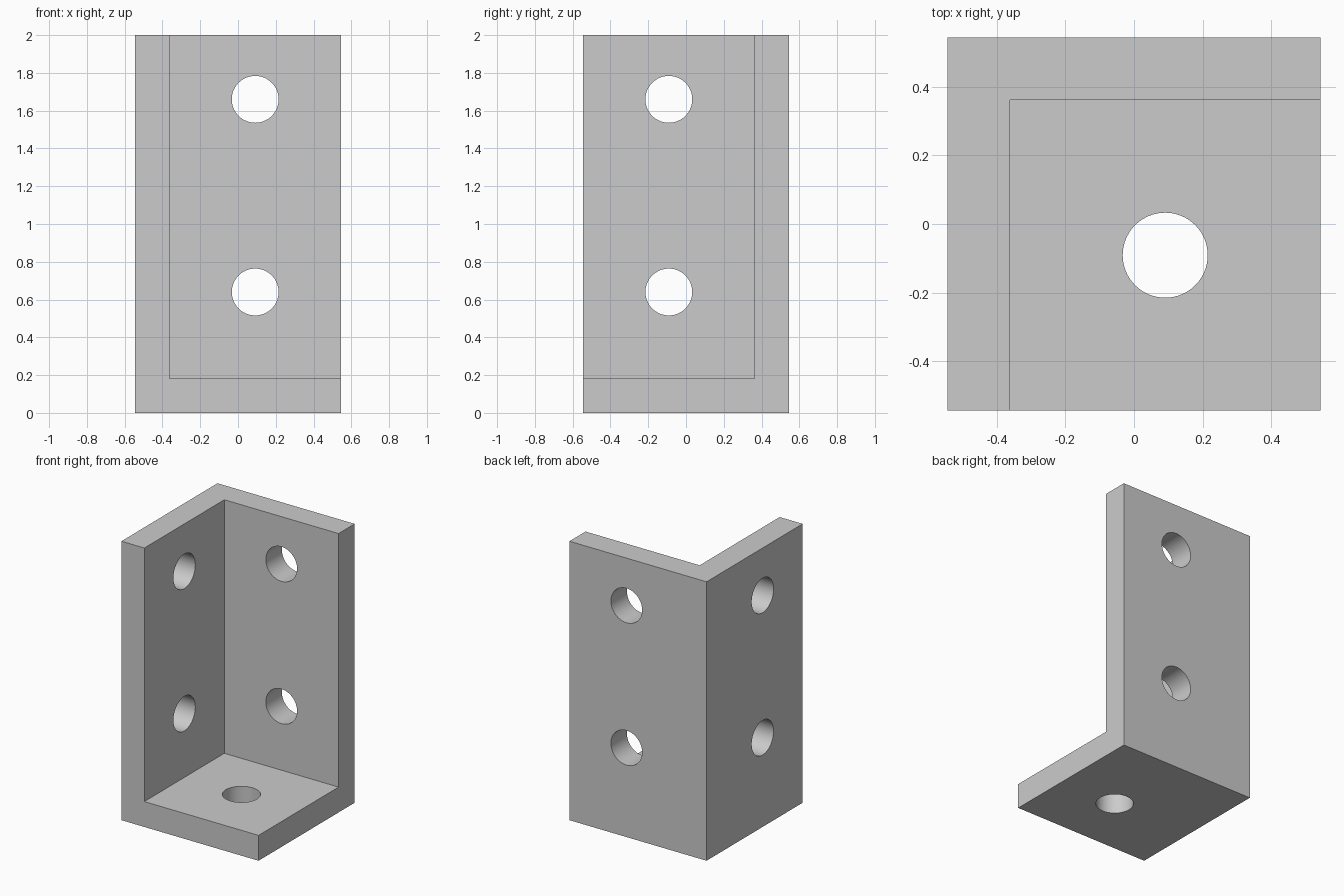
import bpy
from math import pi

if "Cube" in bpy.data.objects:
    bpy.data.objects.remove(bpy.data.objects["Cube"], do_unlink=True)

HALF = 0.544           # half of the square footprint
HEIGHT = 2.0
THICK = 0.182          # plate thickness
HOLE_RADIUS = 0.124
MID = THICK / 2        # centre of the inner faces

steel = bpy.data.materials.new("grey_steel")
steel.use_nodes = True
grey = (0.6, 0.6, 0.6, 1)
steel.diffuse_color = grey
steel.node_tree.nodes["Principled BSDF"].inputs["Base Color"].default_value = grey


def box(name, low, high):
    centre = [(a + b) / 2 for a, b in zip(low, high)]
    bpy.ops.mesh.primitive_cube_add(size=1, location=centre)
    obj = bpy.context.object
    obj.name = name
    obj.scale = [b - a for a, b in zip(low, high)]
    bpy.ops.object.transform_apply(location=True, rotation=True, scale=True)
    obj.data.materials.append(steel)
    return obj


def drill(name, location, rotation):
    bpy.ops.mesh.primitive_cylinder_add(vertices=64, radius=HOLE_RADIUS, depth=THICK * 2,
                                        location=location, rotation=rotation)
    obj = bpy.context.object
    obj.name = name
    obj.data.materials.append(steel)
    return obj


# Solid block that becomes the three-sided corner bracket
bracket = box("corner_bracket", (-HALF, -HALF, 0), (HALF, HALF, HEIGHT))

# Open corner, leaving the side wall, back wall and floor
cutters = [box("corner_cutter", (THICK - HALF, -HALF - 1, THICK),
               (HALF + 1, HALF - THICK, HEIGHT + 1))]

# Bolt holes: one in the floor, two in each wall
cutters.append(drill("floor_hole", (MID, -MID, MID), (0, 0, 0)))
for z in (0.64, 1.66):
    cutters.append(drill("side_wall_hole", (MID - HALF, -MID, z), (0, pi / 2, 0)))
    cutters.append(drill("back_wall_hole", (MID, HALF - MID, z), (pi / 2, 0, 0)))

bpy.ops.object.select_all(action="DESELECT")
bracket.select_set(True)
bpy.context.view_layer.objects.active = bracket
for cutter in cutters:
    mod = bracket.modifiers.new(cutter.name, "BOOLEAN")
    mod.operation = "DIFFERENCE"
    mod.solver = "EXACT"
    mod.object = cutter
    bpy.ops.object.modifier_apply(modifier=mod.name)
    bpy.data.objects.remove(cutter, do_unlink=True)

# Smooth bores with crisp plate edges
bpy.ops.object.shade_smooth_by_angle(angle=pi / 6)
